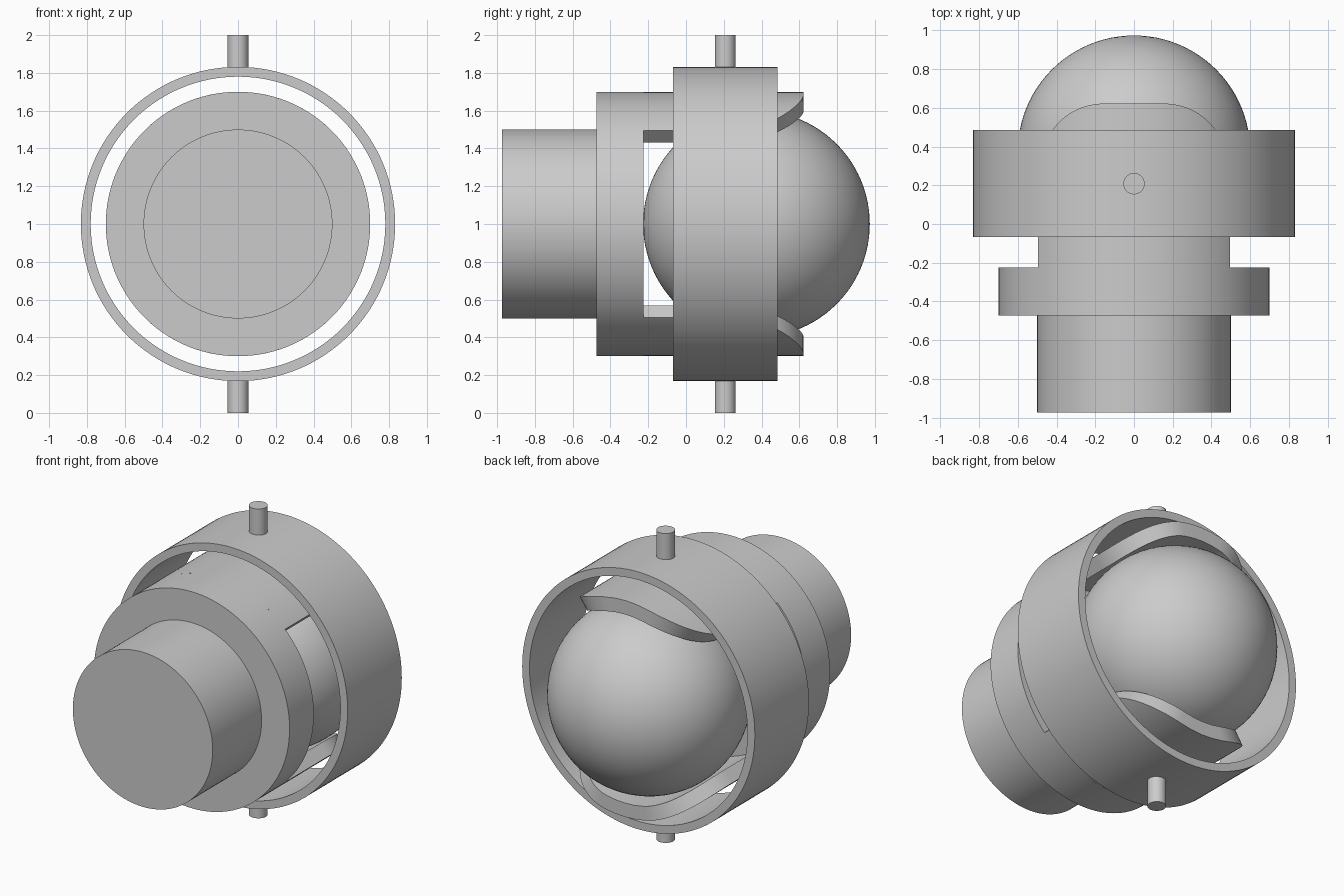
import bpy, bmesh
from math import sin, cos, pi, radians
from mathutils import Matrix, Vector

cube = bpy.data.objects.get("Cube")
if cube:
    bpy.data.objects.remove(cube, do_unlink=True)

grey = bpy.data.materials.new("plain grey")
grey.use_nodes = True
colour = (0.6, 0.6, 0.6, 1)
grey.diffuse_color = colour
for node in grey.node_tree.nodes:
    if node.type == "BSDF_PRINCIPLED":
        node.inputs["Base Color"].default_value = colour

AXIS_Z = 1.0          # height of the shared axis, which runs along y
BALL_Y, BALL_R = 0.373, 0.6
BODY_R, BORE_R = 0.7, 0.61
FLOOR_Y = -0.225      # floor of the socket


def finish(name, bm):
    bmesh.ops.remove_doubles(bm, verts=bm.verts, dist=1e-5)
    bmesh.ops.recalc_face_normals(bm, faces=bm.faces)
    mesh = bpy.data.meshes.new(name)
    bm.to_mesh(mesh)
    bm.free()
    mesh.materials.append(grey)
    obj = bpy.data.objects.new(name, mesh)
    bpy.context.collection.objects.link(obj)
    bpy.ops.object.select_all(action="DESELECT")
    obj.select_set(True)
    bpy.context.view_layer.objects.active = obj
    bpy.ops.object.shade_smooth_by_angle(angle=radians(30))
    return obj


def polar(radius, angle, y):
    """Point around the y axis, angle measured from straight up."""
    return Vector((radius * sin(angle), y, AXIS_Z + radius * cos(angle)))


def loft(bm, sections, closed):
    """Skin matching closed sections, either capped or joined in a loop."""
    rings = [[bm.verts.new(p) for p in s] for s in sections]
    pairs = list(zip(rings, rings[1:]))
    if closed:
        pairs.append((rings[-1], rings[0]))
    else:
        bm.faces.new(rings[0])
        bm.faces.new(rings[-1])
    n = len(rings[0])
    for a, b in pairs:
        for i in range(n):
            j = (i + 1) % n
            bm.faces.new((a[i], a[j], b[j], b[i]))


def disc(name, radius, y0, y1):
    bm = bmesh.new()
    steps = 128
    loft(bm, [[polar(radius, 2 * pi * i / steps, y) for i in range(steps)]
              for y in (y0, y1)], False)
    return finish(name, bm)


# Shaft and socket base
disc("shaft", 0.5, -0.973, -0.473)
disc("socket_base", BODY_R, -0.473, FLOOR_Y)

# Two curved socket arms with rounded tips
FLAT, FILLET, TIP_Y = 0.15, 0.4, 0.622
half = [(0.0, TIP_Y), (FLAT / 2, TIP_Y)]
for i in range(25):
    a = pi / 2 * i / 24
    half.append((FLAT + FILLET * sin(a), TIP_Y - FILLET * (1 - cos(a))))
outline = [(-s, y) for s, y in half[:0:-1]] + half
for name, turn in (("upper_socket_arm", 0), ("lower_socket_arm", pi)):
    bm = bmesh.new()
    sections = []
    for s, y in outline:
        angle = turn + s / BODY_R
        sections.append([polar(BORE_R, angle, FLOOR_Y), polar(BORE_R, angle, y),
                         polar(BODY_R, angle, y), polar(BODY_R, angle, FLOOR_Y)])
    loft(bm, sections, False)
    finish(name, bm)

# Ball held in the socket, poles along the axis
bm = bmesh.new()
bmesh.ops.create_uvsphere(
    bm, u_segments=96, v_segments=48, radius=BALL_R,
    matrix=Matrix.Translation((0, BALL_Y, AXIS_Z)) @ Matrix.Rotation(pi / 2, 4, "X"))
finish("ball", bm)

# Loose outer ring
bm = bmesh.new()
profile = [(0.78, -0.068), (0.832, -0.068), (0.832, 0.485), (0.78, 0.485)]
loft(bm, [[polar(r, 2 * pi * i / 128, y) for r, y in profile]
          for i in range(128)], True)
finish("outer_ring", bm)

# Pivot pins above and below the ring
for name, side in (("upper_pin", 1), ("lower_pin", -1)):
    bm = bmesh.new()
    bmesh.ops.create_cone(
        bm, cap_ends=True, segments=48, radius1=0.055, radius2=0.055, depth=0.2,
        matrix=Matrix.Translation((0, 0.208, AXIS_Z + side * 0.9)))
    finish(name, bm)
